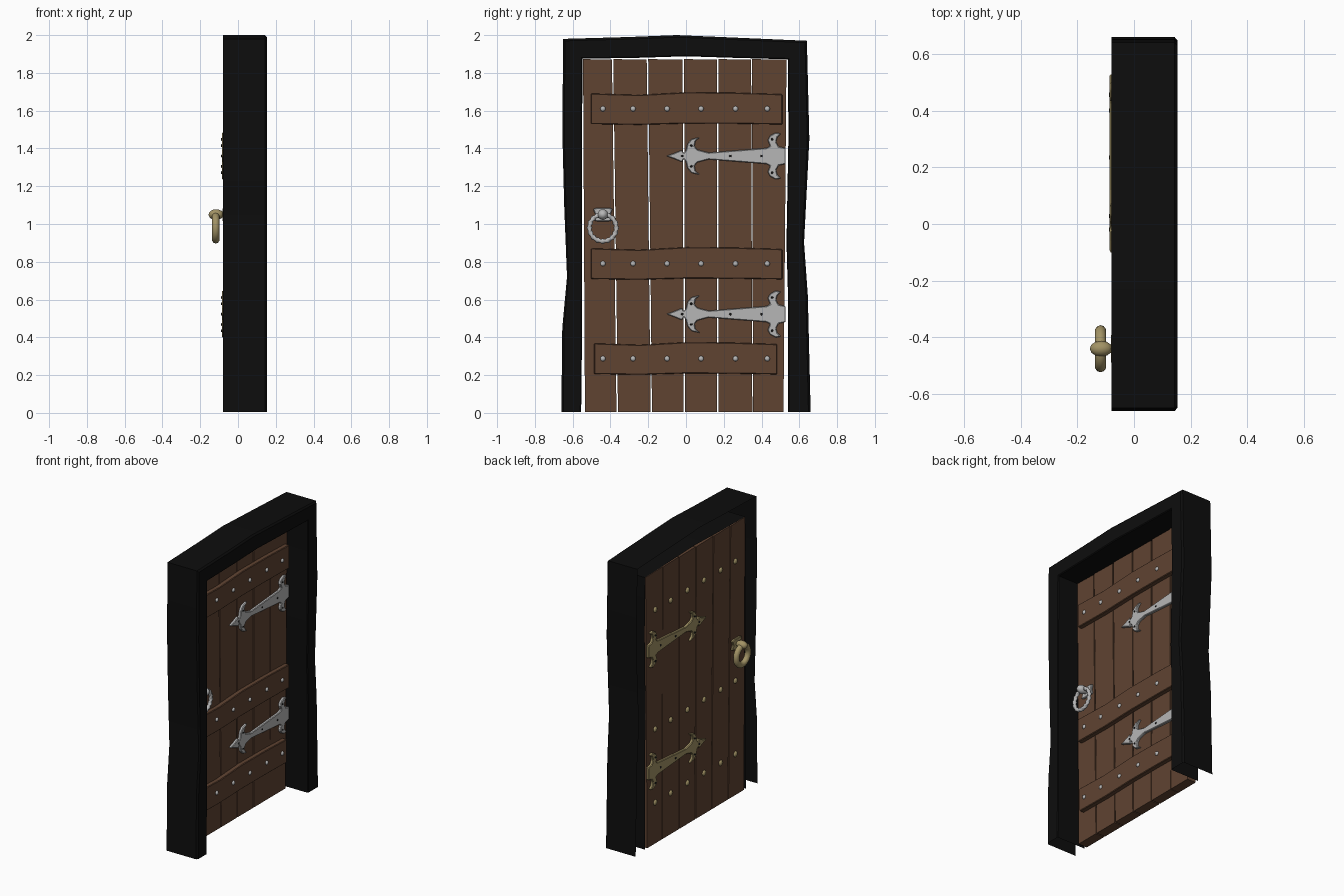
import bpy, bmesh, math
from mathutils import Matrix, Vector

if "Cube" in bpy.data.objects:
    bpy.data.objects.remove(bpy.data.objects["Cube"])


def material(name, rgb, rough=0.7):
    m = bpy.data.materials.new(name)
    m.use_nodes = True
    m.diffuse_color = (*rgb, 1)
    bsdf = m.node_tree.nodes["Principled BSDF"]
    bsdf.inputs["Base Color"].default_value = (*rgb, 1)
    bsdf.inputs["Roughness"].default_value = rough
    return m


BLACK = material("black_frame", (0.004, 0.004, 0.004))
WOOD = material("brown_wood", (0.115, 0.056, 0.031))
SILVER = material("silver_metal", (0.47, 0.47, 0.47))
BRASS = material("brass_metal", (0.36, 0.29, 0.13))
HOLE = material("dark_hole", (0.012, 0.012, 0.012))

BACK, FACE = -0.066, 0.0     # wooden leaf, back and front planes
BAND = 0.034                 # front plane of the cross bands


def finish(name, bm, mat, smooth=None):
    bmesh.ops.recalc_face_normals(bm, faces=bm.faces)
    mesh = bpy.data.meshes.new(name)
    bm.to_mesh(mesh)
    bm.free()
    mesh.materials.append(mat)
    ob = bpy.data.objects.new(name, mesh)
    bpy.context.collection.objects.link(ob)
    if smooth:
        bpy.ops.object.select_all(action="DESELECT")
        ob.select_set(True)
        bpy.context.view_layer.objects.active = ob
        bpy.ops.object.shade_smooth_by_angle(angle=math.radians(smooth))
    return ob


def prism(name, outline, x0, x1, mat, bevel=0):
    """Solid with a (y, z) outline between two x planes."""
    bm = bmesh.new()
    face = bm.faces.new([bm.verts.new((x0, y, z)) for y, z in outline])
    out = bmesh.ops.extrude_face_region(bm, geom=[face])
    verts = [v for v in out["geom"] if isinstance(v, bmesh.types.BMVert)]
    bmesh.ops.translate(bm, verts=verts, vec=(x1 - x0, 0, 0))
    ob = finish(name, bm, mat)
    if bevel:
        mod = ob.modifiers.new("soft_edges", "BEVEL")
        mod.width = bevel
        mod.segments = 1
    return ob


def domes(name, spots, radius, height, mat):
    """Nail heads at (x, y, z), flattened along x."""
    bm = bmesh.new()
    for p in spots:
        mtx = Matrix.Translation(p) @ Matrix.Diagonal((height, radius, radius, 1))
        bmesh.ops.create_uvsphere(bm, u_segments=12, v_segments=8, radius=1, matrix=mtx)
    return finish(name, bm, mat, 60)


# Frame: a channel swept up, across and down, open at the back and the foot
stations = [  # outer (y, z), inner (y, z)
    ((-0.66, 0.005), (-0.555, 0.005)), ((-0.655, 0.45), (-0.55, 0.45)),
    ((-0.63, 0.72), (-0.55, 0.72)), ((-0.645, 1.1), (-0.55, 1.1)),
    ((-0.655, 1.5), (-0.55, 1.5)), ((-0.65, 1.98), (-0.548, 1.875)),
    ((-0.3, 1.99), (-0.25, 1.88)), ((-0.05, 2.0), (0, 1.888)),
    ((0.3, 1.985), (0.25, 1.88)), ((0.64, 1.97), (0.54, 1.872)),
    ((0.653, 1.45), (0.542, 1.45)), ((0.625, 0.9), (0.532, 0.9)),
    ((0.645, 0.62), (0.54, 0.62)), ((0.66, 0.005), (0.54, 0.005))]
bm = bmesh.new()
rings = []
for o, i in stations:
    o, i = Vector(o), Vector(i)
    section = [(-0.08, 0), (0.143, 0), (0.153, 0.1), (0.153, 0.95), (0.148, 1), (BACK, 1)]
    ring = []
    for x, t in section:
        y, z = o.lerp(i, t)
        ring.append(bm.verts.new((x, y, z)))
    rings.append(ring)
for a, b in zip(rings, rings[1:]):
    for k in range(len(a) - 1):
        bm.faces.new((a[k], a[k + 1], b[k + 1], b[k]))
finish("door_frame", bm, BLACK, 30)

# Six tapered planks: left and right edge at the top and at the foot
planks = [(-0.545, -0.392, -0.535, -0.368), (-0.385, -0.208, -0.36, -0.187),
          (-0.2, -0.018, -0.18, -0.012), (-0.01, 0.163, -0.004, 0.163),
          (0.172, 0.345, 0.171, 0.351), (0.349, 0.532, 0.355, 0.516)]
for n, (tl, tr, bl, br) in enumerate(planks):
    prism(f"plank_{n + 1}", [(bl, 0.005), (br, 0.005), (tr, 1.87), (tl, 1.873)],
          BACK, FACE, WOOD)

# Three uneven cross bands
bands = [("top_band", 1.61, -0.503, 0.51), ("middle_band", 0.79, -0.503, 0.51),
         ("bottom_band", 0.287, -0.487, 0.482)]
wobble = [0.0, -0.008, 0.006, 0.004, -0.004]
for name, z, y0, y1 in bands:
    ys = [y0 + (y1 - y0) * k / 4 for k in range(5)]
    low = [(y, z - 0.081 + 0.5 * w) for y, w in zip(ys, wobble)]
    high = [(y, z + 0.081 + w) for y, w in zip(ys, wobble)]
    prism(name, low + high[::-1], FACE, BAND, WOOD, 0.004)

# Nail heads on the bands and through to the back
nail_y = [-0.44, -0.28, -0.1, 0.08, 0.262, 0.43]
rows = [(y, z) for _, z, _, _ in bands for y in nail_y]
domes("front_nails", [(BAND, y, z) for y, z in rows], 0.014, 0.011, SILVER)
domes("back_nails", [(BACK, y, z) for y, z in rows], 0.019, 0.012, BRASS)

# Strap hinges: half outline mirrored about the strap's centre line
half = [(-0.105, 0), (-0.06, 0.016), (-0.022, 0.032), (-0.012, 0.016), (0.0, 0.03),
        (0.008, 0.065), (0.03, 0.09), (0.075, 0.1), (0.05, 0.078), (0.045, 0.052),
        (0.06, 0.034), (0.1, 0.023), (0.12, 0.018), (0.425, 0.042), (0.445, 0.052),
        (0.432, 0.085), (0.445, 0.108), (0.475, 0.124), (0.503, 0.118), (0.484, 0.1),
        (0.477, 0.075), (0.49, 0.05), (0.528, 0.042)]
outline = half + [(y, -z) for y, z in half[:0:-1]]
holes = [(-0.02, 0), (0.028, 0.055), (0.028, -0.055), (0.235, 0), (0.4, 0),
         (0.456, 0.088), (0.456, -0.088)]


def hinge(name, z, x0, x1, mat):
    prism(name, [(y, z + dz) for y, dz in outline], x0, x1, mat, 0.004)
    bm = bmesh.new()
    turn = Matrix.Rotation(math.pi / 2, 4, "Y")
    for y, dz in holes:
        bmesh.ops.create_cone(bm, cap_ends=True, segments=10, radius1=0.008, radius2=0.005,
                              depth=0.006, matrix=Matrix.Translation((x1, y, z + dz)) @ turn)
    finish(name + "_holes", bm, HOLE)


for level, z in (("upper", 1.36), ("lower", 0.523)):
    hinge(f"{level}_front_hinge", z, FACE, 0.02, SILVER)
    hinge(f"{level}_back_hinge", z, BACK, -0.086, BRASS)


# Ring pulls: plate, knob and hanging ring
def ring_pull(side, x, out, mat, tube, twist):
    y, z = -0.44, 1.05
    plate = [(-0.052, -0.03), (-0.03, -0.036), (0.03, -0.036), (0.052, -0.03), (0.04, 0.0),
             (0.052, 0.03), (0.03, 0.036), (-0.03, 0.036), (-0.052, 0.03), (-0.04, 0.0)]
    prism(f"{side}_pull_plate", [(y + a, z + b) for a, b in plate], x, x + out * 0.016, mat, 0.004)
    domes(f"{side}_pull_knob", [(x + out * 0.05, y, z)], 0.028, 0.04, mat)
    major, cx, cz = 0.083 - tube, x + out * 0.052, 0.98
    bm = bmesh.new()
    count, sides = 64, 10
    grid = []
    for i in range(count):
        a = math.tau * i / count
        row = []
        for j in range(sides):
            b = math.tau * j / sides
            r = tube * (1 + twist * math.cos(2 * b + 16 * a))
            d = major + r * math.cos(b)
            row.append(bm.verts.new((cx + r * math.sin(b), y + d * math.cos(a), cz + d * math.sin(a))))
        grid.append(row)
    for i in range(count):
        p, q = grid[i], grid[(i + 1) % count]
        for j in range(sides):
            k = (j + 1) % sides
            bm.faces.new((p[j], p[k], q[k], q[j]))
    finish(f"{side}_pull_ring", bm, mat, 60)


ring_pull("front", FACE, 1, SILVER, 0.012, 0.25)
ring_pull("back", BACK, -1, BRASS, 0.02, 0)
